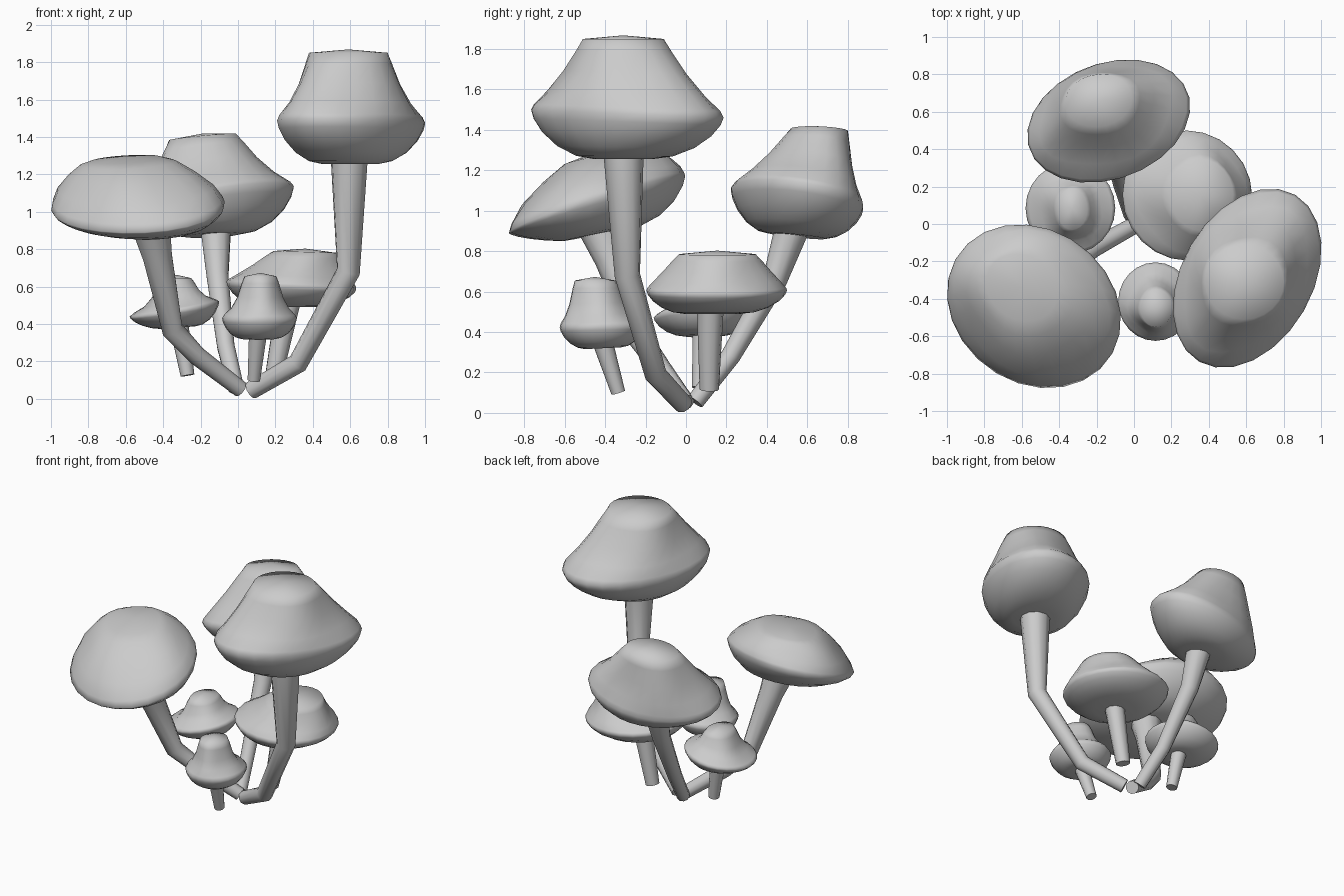
import bpy, bmesh
from math import sin, cos, pi, radians
from mathutils import Vector

if "Cube" in bpy.data.objects:
    bpy.data.objects.remove(bpy.data.objects["Cube"])

SEG = 24


def ellipse(c, a, b, rot, sx, sy):
    """Ring of points on an ellipse seen from above, lying in a sloped plane."""
    r = radians(rot)
    pts = []
    for i in range(SEG):
        t = 2 * pi * i / SEG - r
        x = a * cos(t) * cos(r) - b * sin(t) * sin(r)
        y = a * cos(t) * sin(r) + b * sin(t) * cos(r)
        pts.append(Vector((c[0] + x, c[1] + y, c[2] + sx * x + sy * y)))
    return pts


def blend(p, q, fxy, fz):
    return [Vector((a.x + (b.x - a.x) * fxy, a.y + (b.y - a.y) * fxy,
                    a.z + (b.z - a.z) * fz)) for a, b in zip(p, q)]


def cap(name, rim, top, bottom, upper, wob=0.05):
    """Mushroom cap lofted from underside to rim to flattened crown."""
    R, T, B = ellipse(*rim), ellipse(*top), ellipse(*bottom)
    rings = [B]
    for h, z in ((0.3, 0.07), (0.6, 0.27), (0.83, 0.55), (0.96, 0.82)):
        rings.append(blend(B, R, h, z))
    rings.append(R)
    for h, z in upper:
        ring = blend(R, T, h, z)
        c = sum(ring, Vector()) / SEG
        amp = wob * (4 * h * (1 - h))          # gentle dents on the flank
        for i, p in enumerate(ring):
            s = 1 + amp * sin(4 * 2 * pi * i / SEG + rim[0][0] * 7)
            p.x, p.y = c.x + (p.x - c.x) * s, c.y + (p.y - c.y) * s
        rings.append(ring)
    rings.append(T)
    bm = bmesh.new()
    vs = [[bm.verts.new(p) for p in ring] for ring in rings]
    for lo, hi in zip(vs, vs[1:]):
        for i in range(SEG):
            j = (i + 1) % SEG
            bm.faces.new((lo[i], lo[j], hi[j], hi[i]))
    for ring, lift in ((vs[0], 0.0), (vs[-1], 0.018)):
        c = sum((v.co for v in ring), Vector()) / SEG
        v = bm.verts.new(c + Vector((0, 0, lift)))
        for i in range(SEG):
            bm.faces.new((ring[i], ring[(i + 1) % SEG], v))
    bmesh.ops.recalc_face_normals(bm, faces=bm.faces)
    me = bpy.data.meshes.new(name)
    bm.to_mesh(me)
    bm.free()
    finish(name, me, 85)


def stem(name, pts):
    """Bent tapering stalk: (x, y, z, radius) points."""
    cu = bpy.data.curves.new(name, 'CURVE')
    cu.dimensions = '3D'
    cu.bevel_depth = 1
    cu.bevel_resolution = 3
    cu.use_fill_caps = True
    sp = cu.splines.new('POLY')
    sp.points.add(len(pts) - 1)
    for p, (x, y, z, r) in zip(sp.points, pts):
        p.co, p.radius = (x, y, z, 1), r * 1.06
    tmp = bpy.data.objects.new(name + "_path", cu)
    bpy.context.collection.objects.link(tmp)
    dg = bpy.context.evaluated_depsgraph_get()
    me = bpy.data.meshes.new_from_object(tmp.evaluated_get(dg))
    bpy.data.objects.remove(tmp)
    finish(name, me, 60)


def finish(name, me, angle):
    ob = bpy.data.objects.new(name, me)
    bpy.context.collection.objects.link(ob)
    bpy.ops.object.select_all(action='DESELECT')
    ob.select_set(True)
    bpy.context.view_layer.objects.active = ob
    bpy.ops.object.shade_smooth_by_angle(angle=radians(angle))


# Flank profiles: (inward fraction, height fraction) between rim and crown
dome = ((0.04, 0.12), (0.2, 0.38), (0.5, 0.68), (0.78, 0.92))
slope = ((0.05, 0.08), (0.3, 0.27), (0.6, 0.55), (0.85, 0.84))
flare = ((0.1, 0.08), (0.45, 0.25), (0.7, 0.5), (0.88, 0.83))

# Caps: centre, radii, rotation, slope x, slope y for rim / crown / underside
cap("front_left_cap",
    ((-0.535, -0.44, 1.03), 0.49, 0.41, -35, 0.08, 0.33),
    ((-0.60, -0.34, 1.28), 0.20, 0.17, -35, 0.08, 0.12),
    ((-0.47, -0.46, 0.88), 0.16, 0.15, 0, 0.02, 0.2), dome)
cap("tall_cap",
    ((0.605, -0.29, 1.48), 0.515, 0.35, 60, 0, -0.04),
    ((0.59, -0.31, 1.85), 0.21, 0.20, 0, 0, 0),
    ((0.60, -0.31, 1.255), 0.15, 0.14, 0, 0, 0), slope)
cap("back_cap",
    ((-0.135, 0.55, 1.06), 0.45, 0.31, 20, 0.2, -0.2),
    ((-0.19, 0.66, 1.40), 0.18, 0.14, 10, 0.1, -0.05),
    ((-0.13, 0.55, 0.875), 0.14, 0.14, 0, 0.06, -0.1), slope)
cap("middle_cap",
    ((0.285, 0.152, 0.605), 0.35, 0.345, -50, -0.06, 0),
    ((0.36, 0.155, 0.785), 0.17, 0.19, 0, -0.03, 0),
    ((0.27, 0.13, 0.49), 0.14, 0.14, 0, 0, 0), slope)
cap("small_left_cap",
    ((-0.34, 0.085, 0.48), 0.24, 0.245, 0, 0.17, 0.04),
    ((-0.33, 0.08, 0.645), 0.08, 0.11, 0, 0, 0),
    ((-0.32, 0.08, 0.38), 0.09, 0.09, 0, 0.08, 0), flare)
cap("small_front_cap",
    ((0.115, -0.415, 0.43), 0.2, 0.21, 0, 0, 0.03),
    ((0.12, -0.45, 0.655), 0.085, 0.10, 0, 0, 0),
    ((0.11, -0.41, 0.32), 0.09, 0.09, 0, 0, 0.05), flare)

# Stems, base to cap
stem("front_left_stem", ((0.015, 0.0, 0.05, 0.042), (-0.22, -0.13, 0.23, 0.048),
                         (-0.35, -0.23, 0.37, 0.056),
                         (-0.43, -0.37, 0.76, 0.077), (-0.47, -0.44, 0.95, 0.105)))
stem("tall_stem", ((0.07, -0.015, 0.045, 0.046), (0.32, -0.15, 0.19, 0.052),
                   (0.59, -0.29, 0.68, 0.06), (0.595, -0.31, 1.32, 0.097)))
stem("back_stem", ((-0.01, 0.045, 0.055, 0.042), (-0.065, 0.22, 0.28, 0.046),
                   (-0.11, 0.44, 0.66, 0.058), (-0.12, 0.53, 0.93, 0.082)))
stem("middle_stem", ((0.19, 0.115, 0.115, 0.045), (0.27, 0.12, 0.52, 0.063)))
stem("small_left_stem", ((-0.27, 0.065, 0.125, 0.035), (-0.32, 0.085, 0.42, 0.05)))
stem("small_front_stem", ((0.085, -0.335, 0.10, 0.033), (0.108, -0.415, 0.36, 0.048)))
